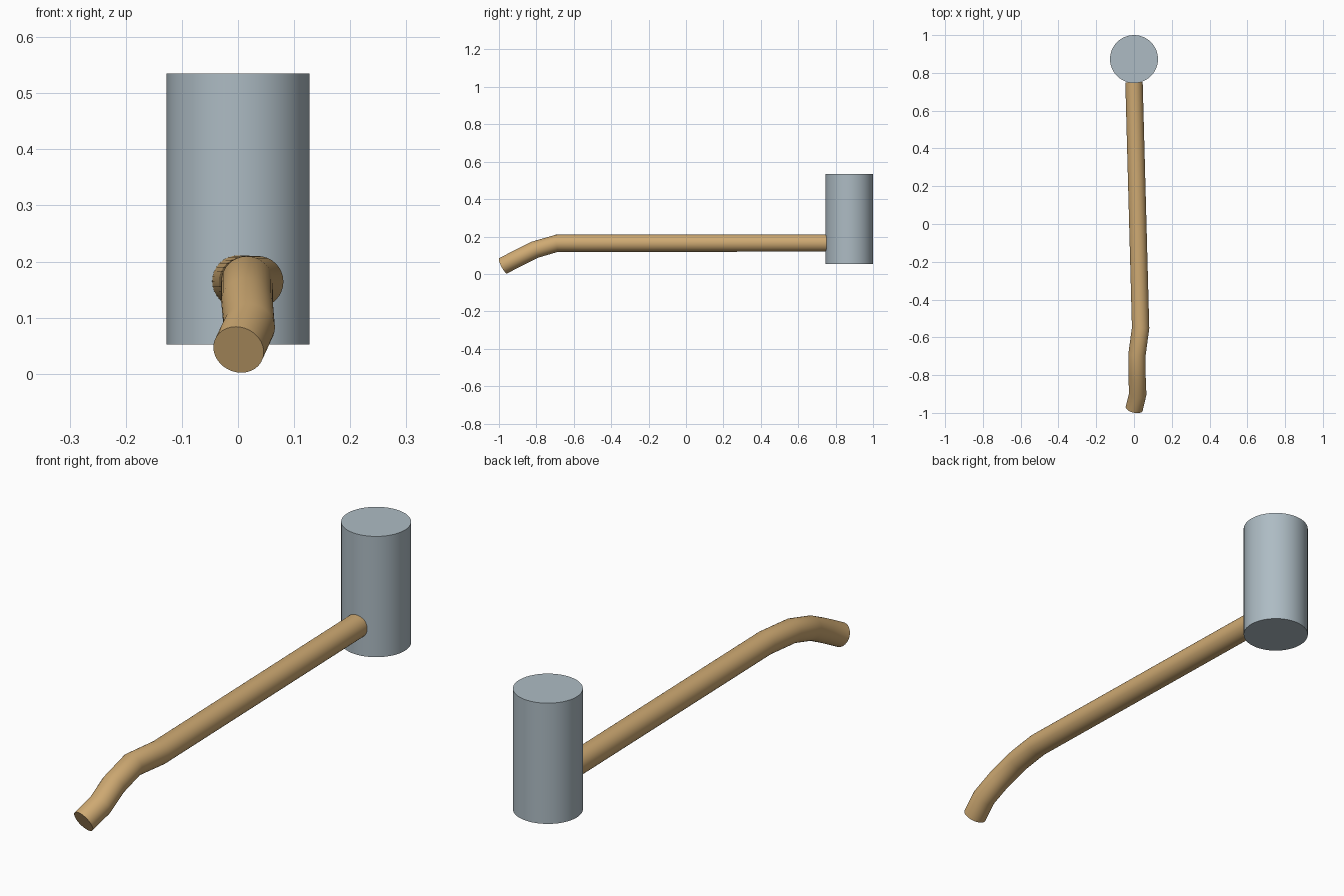
import bpy, bmesh, math
from mathutils import Vector

if "Cube" in bpy.data.objects:
    bpy.data.objects.remove(bpy.data.objects["Cube"])


def finish(name, bm, color):
    bmesh.ops.recalc_face_normals(bm, faces=bm.faces)
    mesh = bpy.data.meshes.new(name)
    bm.to_mesh(mesh)
    bm.free()
    obj = bpy.data.objects.new(name, mesh)
    bpy.context.collection.objects.link(obj)
    mat = bpy.data.materials.new(name + "_material")
    mat.diffuse_color = color
    mat.use_nodes = True
    mat.node_tree.nodes["Principled BSDF"].inputs["Base Color"].default_value = mat.diffuse_color
    mesh.materials.append(mat)
    bpy.ops.object.select_all(action='DESELECT')
    obj.select_set(True)
    bpy.context.view_layer.objects.active = obj
    bpy.ops.object.shade_smooth_by_angle(angle=math.radians(20))
    return obj


def sweep(path, radius, sides):
    """Round tube along a path, with flat ends."""
    bm = bmesh.new()
    pts = [Vector(p) for p in path]
    rings = []
    for i, p in enumerate(pts):
        a = (p - pts[i - 1]).normalized() if i else Vector()
        b = (pts[i + 1] - p).normalized() if i < len(pts) - 1 else Vector()
        t = (a + b).normalized()
        side = t.cross(Vector((0, 0, 1))).normalized()
        up = side.cross(t)
        rings.append([bm.verts.new(p + radius * (math.cos(k * math.tau / sides) * side
                                                + math.sin(k * math.tau / sides) * up))
                      for k in range(sides)])
    for r, s in zip(rings, rings[1:]):
        for k in range(sides):
            n = (k + 1) % sides
            bm.faces.new((r[k], r[n], s[n], s[k]))
    bm.faces.new(rings[0])
    bm.faces.new(rings[-1])
    return bm


# Upright metal head
bm = bmesh.new()
bmesh.ops.create_cone(bm, cap_ends=True, segments=48, radius1=0.127, radius2=0.127, depth=0.483)
head = finish("head", bm, (0.42, 0.5, 0.55, 1))
head.location = (0, 0.873, 0.2935)

# Wooden handle, butting against the head and bent down at the grip
path = [(0, 0.75, 0.165), (0.035, -0.55, 0.164), (0.016, -0.69, 0.164),
        (0.016, -0.81, 0.129), (0.02, -0.9, 0.084), (0.001, -0.978, 0.043)]
finish("handle", sweep(path, 0.046, 32), (0.62, 0.4, 0.17, 1))
